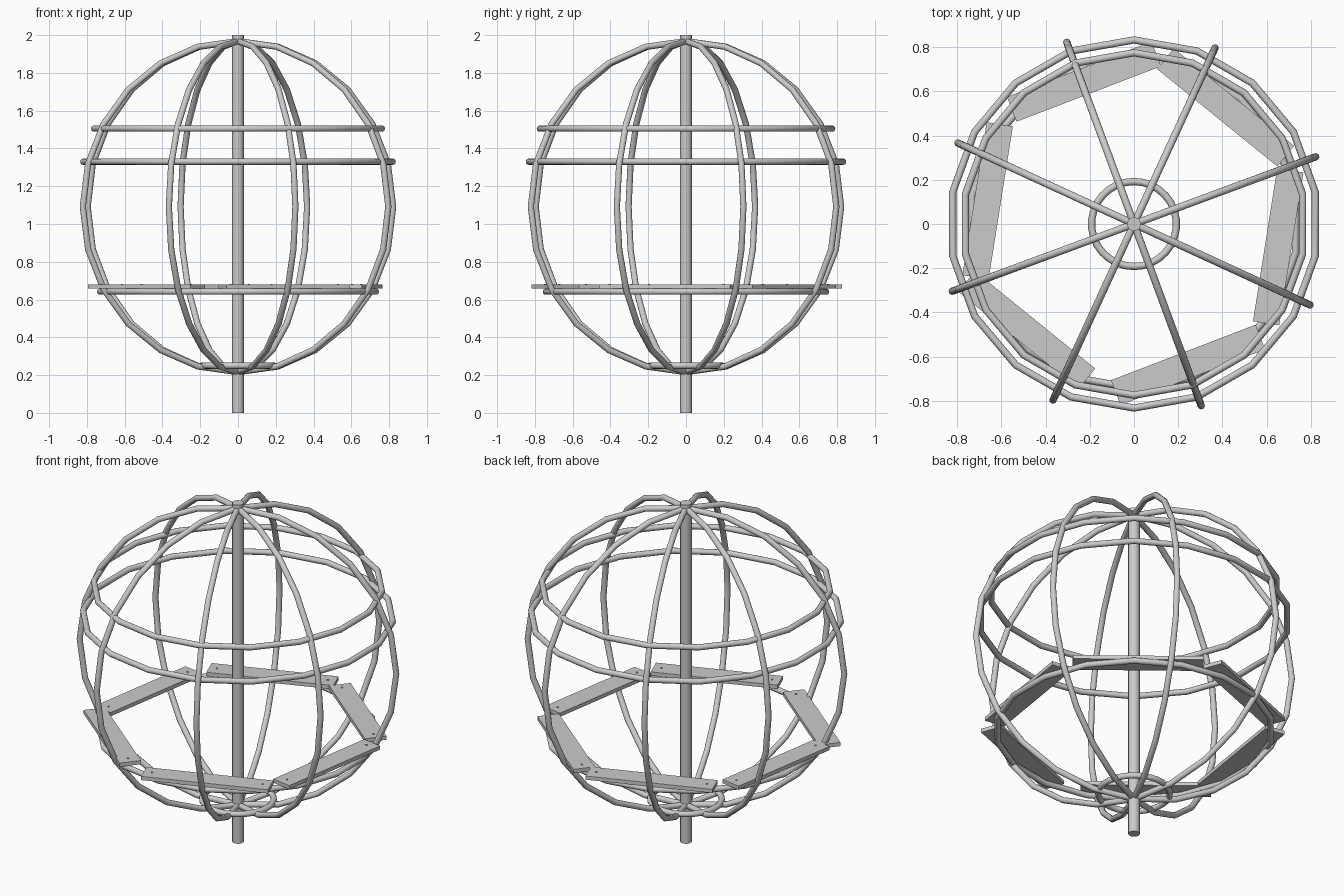
import bpy
from math import radians, cos, sin, pi

if "Cube" in bpy.data.objects:
    bpy.data.objects.remove(bpy.data.objects["Cube"])

TUBE = 0.0165


def smooth(obj, name):
    obj.name = name
    bpy.ops.object.shade_smooth_by_angle(angle=radians(35))


def hoop(name, radius, z, segments, rotation):
    bpy.ops.mesh.primitive_torus_add(
        major_radius=radius, minor_radius=TUBE, major_segments=segments,
        minor_segments=12, location=(0, 0, z), rotation=rotation)
    smooth(bpy.context.object, name)


# Central pole
bpy.ops.mesh.primitive_cylinder_add(vertices=24, radius=0.031, depth=2.0, location=(0, 0, 1))
smooth(bpy.context.object, "central_pole")

# Vertical hoops, four full circles making eight ribs
for i in range(4):
    hoop(f"vertical_hoop_{i + 1}", 0.876, 1.092, 24, (pi / 2, 0, radians(20.3 + 45 * i)))

# Horizontal rings
for name, radius, z, seg in [("upper_ring", 0.774, 1.505, 18),
                             ("middle_ring", 0.832, 1.33, 18),
                             ("seat_ring", 0.742, 0.642, 18),
                             ("bottom_ring", 0.192, 0.25, 30)]:
    hoop(name, radius, z, seg, (0, 0, pi / 2))

# Seat planks: (normal angle, inner distance, shift along the plank)
LENGTH, WIDTH, THICK, SEAT_Z = 0.70, 0.12, 0.022, 0.669
PLANKS = [(51, 0.61, 0.01), (111, 0.622, -0.02), (171, 0.61, 0.0),
          (231, 0.618, -0.075), (291, 0.622, 0.0), (351, 0.60, 0.0)]
for i, (deg, inner, shift) in enumerate(PLANKS):
    a = radians(deg)
    n, t = (cos(a), sin(a)), (-sin(a), cos(a))
    d = inner + WIDTH / 2
    bpy.ops.mesh.primitive_cube_add(
        size=1, location=(n[0] * d + t[0] * shift, n[1] * d + t[1] * shift, SEAT_Z),
        rotation=(0, 0, a))
    plank = bpy.context.object
    plank.name = f"seat_plank_{i + 1}"
    plank.scale = (WIDTH, LENGTH, THICK)
    # Bolt heads near both ends
    for side in (-1, 1):
        s = shift + side * 0.305
        bpy.ops.mesh.primitive_cylinder_add(
            vertices=10, radius=0.006, depth=0.005,
            location=(n[0] * d + t[0] * s, n[1] * d + t[1] * s, SEAT_Z + THICK / 2 + 0.001))
        smooth(bpy.context.object, f"plank_bolt_{i + 1}_{'a' if side < 0 else 'b'}")
